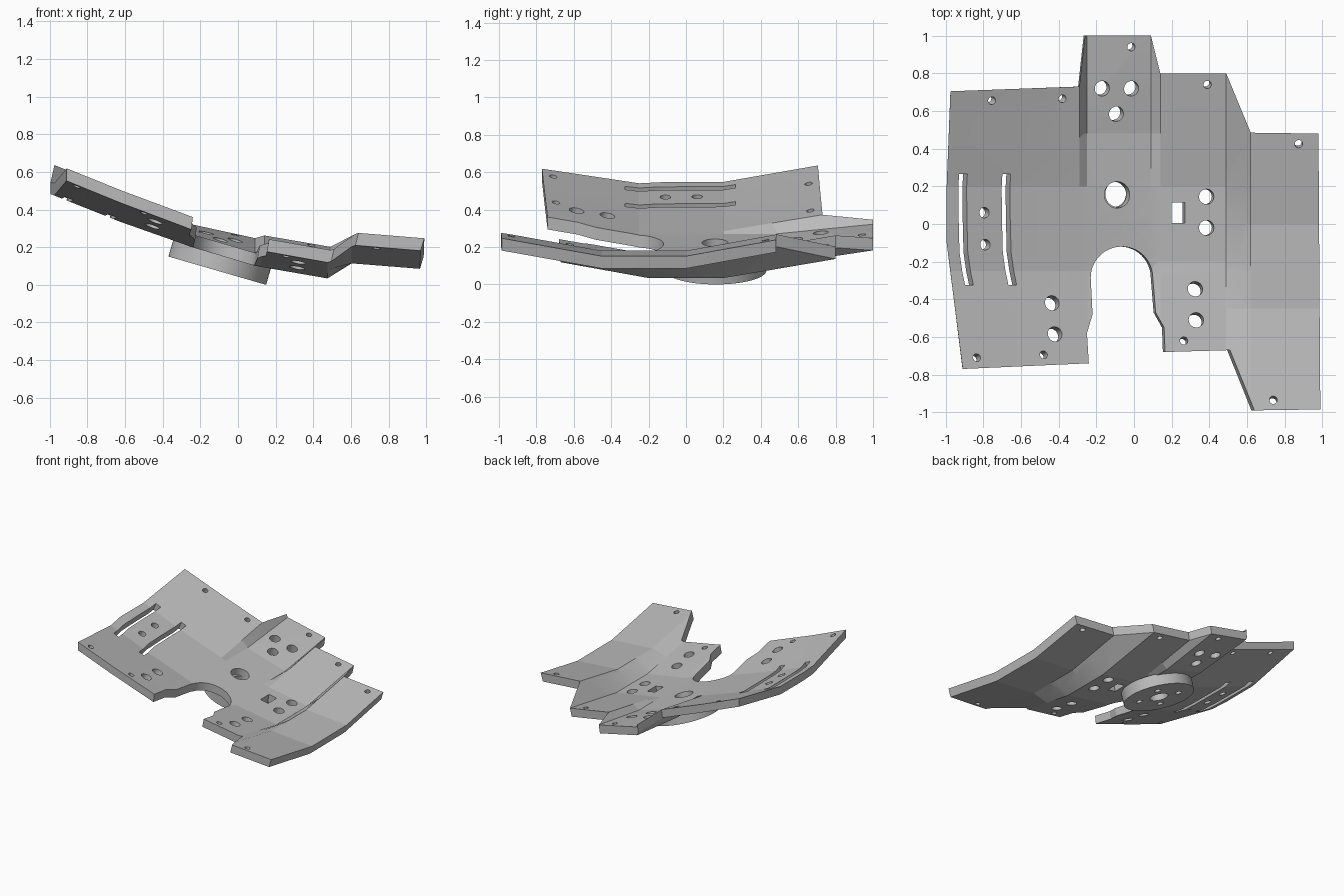
import bpy, bmesh, math
from mathutils import Vector, Matrix

cube = bpy.data.objects.get("Cube")
if cube:
    bpy.data.objects.remove(cube, do_unlink=True)

grey = bpy.data.materials.new("plain_grey")
grey.use_nodes = True
grey.diffuse_color = (0.5, 0.5, 0.5, 1)
grey.node_tree.nodes["Principled BSDF"].inputs["Base Color"].default_value = (0.5, 0.5, 0.5, 1)

# Fold lines: x, flat height, front bend y, back bend y, front slope, back slope
FOLDS = [
    (-1.0, .55, -.25, .2, .2, .19), (-.62, .40, -.25, .2, .2, .185),
    (-.29, .285, -.25, .2, .19, .165), (-.25, .27, -.25, .48, .19, .1),
    (.09, .17, -.25, .48, .17, .15), (.14, .16, -.2, .2, .18, .17),
    (.49, .10, -.2, .2, .18, .17), (.62, .18, -.45, 0, .18, .18),
    (1.0, .15, -.45, 0, .18, .18)]
TILT = math.atan(.29)


def fold_height(fold, y):
    x, z, front, back, front_slope, back_slope = fold
    return z + max(0, front_slope * (front - y), back_slope * (y - back))


def height(x, y):
    for a, b in zip(FOLDS, FOLDS[1:]):
        if x <= b[0]:
            break
    t = (x - a[0]) / (b[0] - a[0])
    return fold_height(a, y) * (1 - t) + fold_height(b, y) * t


def make_object(name, bm):
    bmesh.ops.recalc_face_normals(bm, faces=bm.faces)
    mesh = bpy.data.meshes.new(name)
    bm.to_mesh(mesh)
    bm.free()
    mesh.materials.append(grey)
    obj = bpy.data.objects.new(name, mesh)
    bpy.context.collection.objects.link(obj)
    return obj


def cut(obj, cutter):
    cutter.hide_render = True
    mod = obj.modifiers.new("holes", "BOOLEAN")
    mod.operation = "DIFFERENCE"
    mod.solver = "EXACT"
    mod.object = cutter
    bpy.context.view_layer.objects.active = obj
    bpy.ops.object.modifier_apply(modifier=mod.name)
    bpy.data.objects.remove(cutter, do_unlink=True)


def prism(bm, points, axis, reach=.13):
    low = [bm.verts.new(p - axis * reach) for p in points]
    high = [bm.verts.new(p + axis * reach) for p in points]
    bm.faces.new(low[::-1])
    bm.faces.new(high)
    n = len(points)
    for i in range(n):
        j = (i + 1) % n
        bm.faces.new((low[i], low[j], high[j], high[i]))


def surface_normal(x, y):
    d = .02
    return Vector((height(x - d, y) - height(x + d, y),
                   height(x, y - d) - height(x, y + d), 2 * d)).normalized()


# Plate outline with the rounded notch at the front
arc = [(-.065 + .165 * math.cos(a), -.285 + .165 * math.sin(a))
       for a in (math.pi * (1 - i / 24) for i in range(25))]
outline = [(-.91, -.77), (-.24, -.74), (-.25, -.58), (-.22, -.48)] + arc + [
    (.115, -.47), (.16, -.55), (.165, -.68), (.51, -.67), (.64, -.99), (.99, -.985),
    (.98, .48), (.62, .485), (.49, .8), (.14, .8), (.09, 1), (-.26, 1), (-.29, .73),
    (-.975, .705), (-.995, .2), (-.995, -.1)]

# Folded plate: cut along the folds, raised to height, then thickened
bm = bmesh.new()
sheet = bm.faces.new([bm.verts.new((x, y, 0)) for x, y in outline])
sheet.normal_update()
bmesh.ops.triangulate(bm, faces=[sheet], ngon_method="EAR_CLIP")
lines = [((f[0], 0, 0), (1, 0, 0)) for f in FOLDS[1:-1]]
lines += [((0, y, 0), (0, 1, 0)) for y in sorted({f[i] for f in FOLDS for i in (2, 3)})]
for co, no in lines:
    bmesh.ops.bisect_plane(bm, geom=bm.verts[:] + bm.edges[:] + bm.faces[:],
                           dist=1e-5, plane_co=co, plane_no=no)
bmesh.ops.remove_doubles(bm, verts=bm.verts[:], dist=1e-4)
for v in bm.verts:
    v.co.z = height(v.co.x, v.co.y)
under = bmesh.ops.extrude_face_region(bm, geom=bm.faces[:], use_keep_orig=True)["geom"]
for v in under:
    if isinstance(v, bmesh.types.BMVert):
        v.co += Vector((-.01 - .01 * v.co.x, 0, -.066))
plate = make_object("folded_plate", bm)

# Round holes by radius
HOLES = {
    .021: [(-.755, .655), (-.38, .665), (-.015, .94), (.39, .74), (.875, .425),
           (.265, -.62), (.74, -.935), (-.48, -.695), (-.835, -.71)],
    .028: [(-.795, .06), (-.79, -.11)],
    .04: [(-.17, .72), (-.015, .72), (-.095, .585), (.385, .145), (.385, -.02),
          (.325, -.345), (.33, -.51), (-.435, -.42), (-.42, -.585)],
    .07: [(-.09, .155)]}
bm = bmesh.new()
for radius, centres in HOLES.items():
    for x, y in centres:
        axis = surface_normal(x, y)
        side = axis.orthogonal().normalized()
        centre = Vector((x, y, height(x, y)))
        prism(bm, [centre + Matrix.Rotation(math.tau * i / 48, 3, axis) @ side * radius
                   for i in range(48)], axis)

# Rectangular hole
axis = surface_normal(.235, .06)
prism(bm, [Vector((.235 + sx * .036, .06 + sy * .055, height(.235, .06)))
           for sx, sy in ((-1, -1), (1, -1), (1, 1), (-1, 1))], axis)

# Two long bowed slots
for x in (-.91, -.68):
    path = [(x + .035, -.325), (x + .005, -.15), (x, .05), (x + .003, .265)]
    rim = [(px + .022, py) for px, py in path] + [(px - .022, py) for px, py in path[::-1]]
    prism(bm, [Vector((px, py, height(px, py))) for px, py in rim], surface_normal(x, 0))
cut(plate, make_object("plate_cutter", bm))


# Round boss below the plate, with a bore and blind bolt holes
def boss_cylinder(bm, radius, depth, x, y, z):
    base = Matrix.Translation((-.11, .16, .075)) @ Matrix.Rotation(TILT, 4, "Y")
    bmesh.ops.create_cone(bm, cap_ends=True, segments=64, radius1=radius, radius2=radius,
                          depth=depth, matrix=base @ Matrix.Translation((x, y, z)))


bm = bmesh.new()
boss_cylinder(bm, .27, .09, 0, 0, .045)
boss = make_object("round_boss", bm)
bm = bmesh.new()
boss_cylinder(bm, .07, .4, 0, 0, 0)
for i in range(4):
    a = math.pi / 4 + i * math.pi / 2
    boss_cylinder(bm, .025, .1, .15 * math.cos(a), .15 * math.sin(a), 0)
cut(boss, make_object("boss_cutter", bm))

# Smooth the round walls, keep the folds sharp
for obj in (plate, boss):
    bpy.ops.object.select_all(action="DESELECT")
    obj.select_set(True)
    bpy.context.view_layer.objects.active = obj
    bpy.ops.object.shade_smooth_by_angle(angle=math.radians(8))
